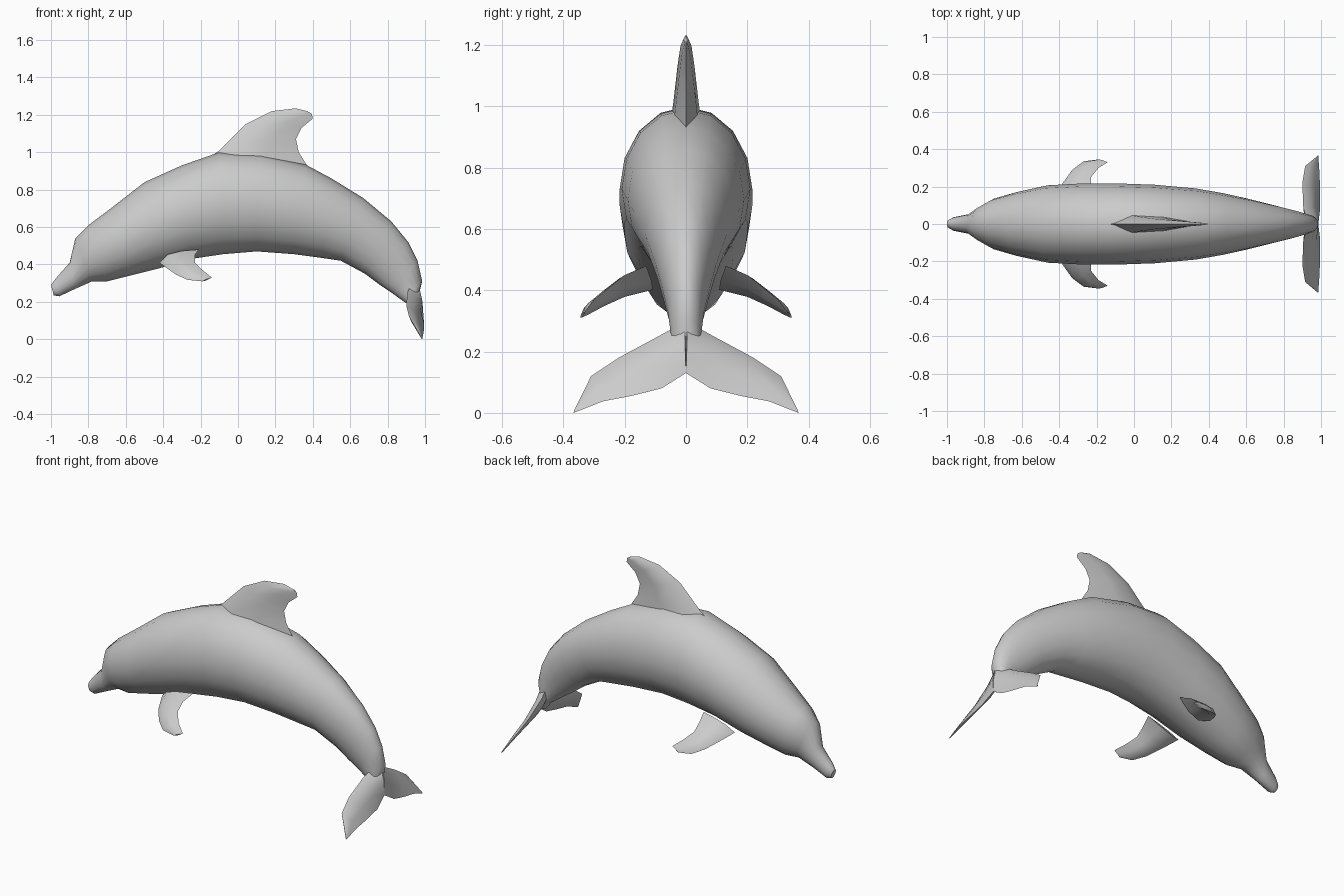
import bpy, bmesh, math
from mathutils import Vector

cube = bpy.data.objects.get("Cube")
if cube:
    bpy.data.objects.remove(cube, do_unlink=True)

# Single skin colour
skin = bpy.data.materials.new("grey skin")
skin.use_nodes = True
grey = (0.6, 0.6, 0.6, 1)
skin.diffuse_color = grey
skin.node_tree.nodes["Principled BSDF"].inputs["Base Color"].default_value = grey


def loft(name, rings, angle=50):
    """Skin a closed tube over rings of equal point count."""
    bm = bmesh.new()
    loops = [[bm.verts.new(p) for p in ring] for ring in rings]
    count = len(loops[0])
    for a, b in zip(loops, loops[1:]):
        for i in range(count):
            j = (i + 1) % count
            bm.faces.new((a[i], a[j], b[j], b[i]))
    bm.faces.new(loops[0])
    bm.faces.new(loops[-1])
    bmesh.ops.recalc_face_normals(bm, faces=bm.faces)
    mesh = bpy.data.meshes.new(name)
    bm.to_mesh(mesh)
    bm.free()
    mesh.materials.append(skin)
    obj = bpy.data.objects.new(name, mesh)
    bpy.context.collection.objects.link(obj)
    bpy.ops.object.select_all(action="DESELECT")
    obj.select_set(True)
    bpy.context.view_layer.objects.active = obj
    bpy.ops.object.shade_smooth_by_angle(angle=math.radians(angle))
    return obj


def body_ring(top_x, top_z, low_x, low_z, half_width, sides=16):
    """Oval ring between a point on the back and one on the belly."""
    top, low = Vector((top_x, 0, top_z)), Vector((low_x, 0, low_z))
    middle, reach = (top + low) / 2, (top - low) / 2
    ring = []
    for i in range(sides):
        t = math.tau * i / sides
        ring.append(middle + reach * math.cos(t) + Vector((0, half_width * math.sin(t), 0)))
    return ring


def fin(name, sections):
    """Loft a tapered blade through (leading edge, trailing edge, half thickness)."""
    edges = [(Vector(a), Vector(b), t) for a, b, t in sections]
    span = (edges[-1][0] + edges[-1][1] - edges[0][0] - edges[0][1]).normalized()
    rings = []
    for lead, trail, thick in edges:
        chord = trail - lead
        side = chord.cross(span).normalized() * thick
        near, far = lead + chord * 0.25, lead + chord * 0.6
        rings.append([lead, near + side, far + side * 0.8, trail,
                      far - side * 0.8, near - side])
    return loft(name, rings)


def fin_pair(name, sections):
    """Make a left and a right fin, mirrored across y."""
    flip = lambda p: (p[0], -p[1], p[2])
    fin("right_" + name, [(flip(a), flip(b), t) for a, b, t in sections])
    fin("left_" + name, sections)


# Body from beak to tail stock: back x, z, belly x, z, half width
body = [
    (-1.0, .29, -.985, .235, .02),
    (-.975, .325, -.955, .23, .036),
    (-.90, .41, -.87, .27, .052),
    (-.87, .54, -.78, .31, .09),
    (-.80, .61, -.70, .31, .135),
    (-.68, .70, -.58, .34, .17),
    (-.5, .84, -.42, .38, .207),
    (-.3, .93, -.25, .43, .217),
    (-.1, 1.0, -.08, .455, .217),
    (.12, .99, .1, .47, .21),
    (.36, .935, .3, .455, .19),
    (.5, .86, .45, .435, .165),
    (.67, .755, .55, .42, .135),
    (.82, .63, .68, .35, .1),
    (.91, .52, .76, .29, .077),
    (.96, .42, .82, .25, .06),
    (.985, .31, .875, .21, .05),
    (.965, .235, .905, .19, .05),
    (.97, .16, .945, .14, .02),
]
loft("body", [body_ring(*row) for row in body])

# Swept dorsal fin
fin("dorsal_fin", [
    ((-.2, 0, .94), (.4, 0, .88), .055),
    ((-.1, 0, 1.01), (.325, 0, 1.0), .042),
    ((.04, 0, 1.15), (.31, 0, 1.07), .028),
    ((.18, 0, 1.22), (.34, 0, 1.13), .018),
    ((.31, 0, 1.235), (.4, 0, 1.18), .008),
    ((.37, 0, 1.22), (.395, 0, 1.205), .004),
])

# Flippers
fin_pair("flipper", [
    ((-.42, .13, .41), (-.21, .13, .48), .035),
    ((-.38, .22, .38), (-.23, .2, .45), .025),
    ((-.33, .29, .345), (-.23, .25, .41), .018),
    ((-.27, .335, .318), (-.19, .3, .37), .013),
    ((-.19, .345, .31), (-.14, .33, .33), .004),
])

# Tail flukes
fin_pair("fluke", [
    ((.93, 0, .3), (.985, 0, .13), .03),
    ((.905, .09, .25), (.995, .08, .08), .025),
    ((.9, .22, .18), (.995, .18, .055), .015),
    ((.915, .31, .12), (.992, .27, .038), .01),
    ((.98, .363, .012), (.985, .367, 0), .003),
])
